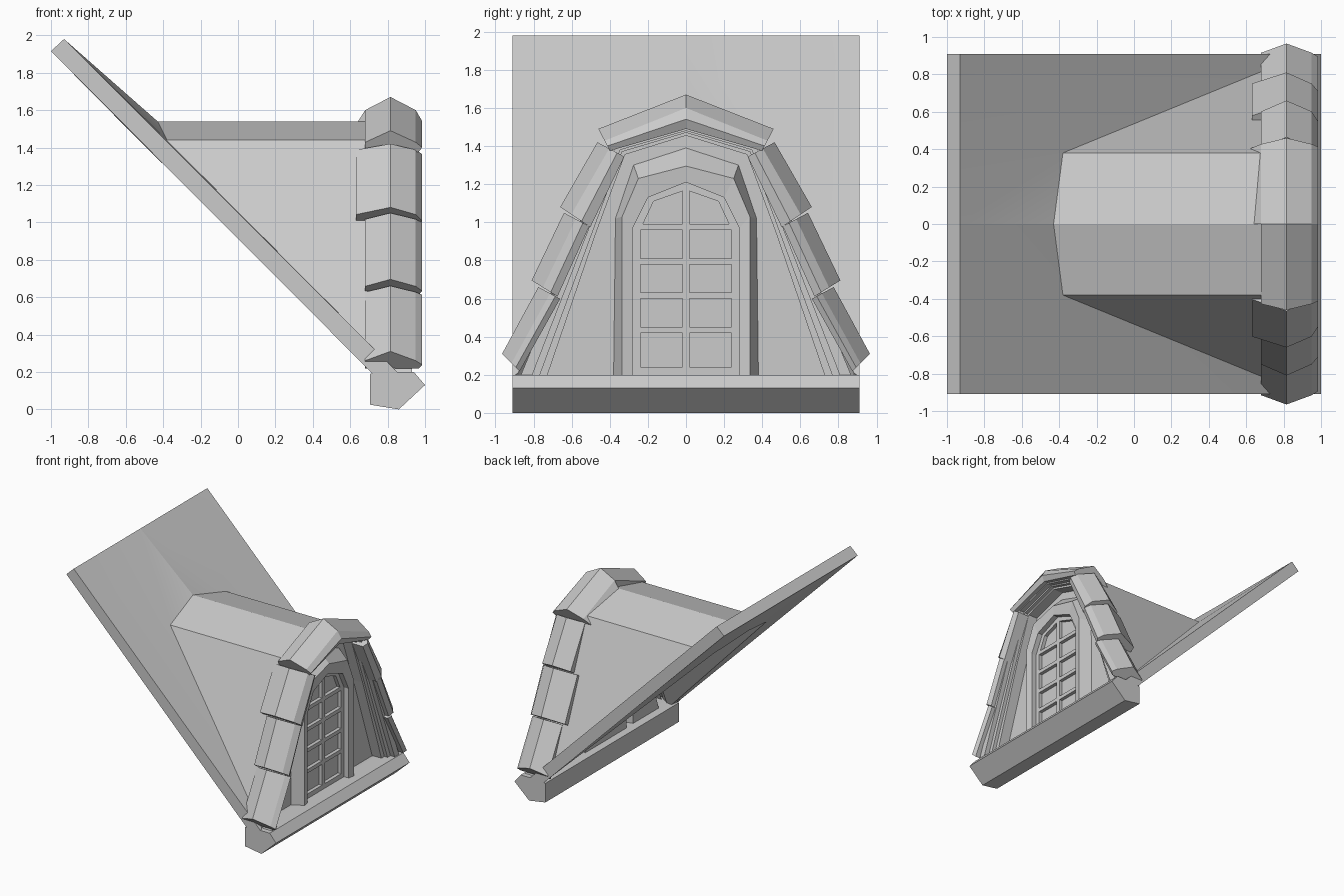
import bpy, bmesh
from math import radians
from mathutils import Vector

cube = bpy.data.objects.get("Cube")
if cube:
    bpy.data.objects.remove(cube)

stone = bpy.data.materials.new("light_grey")
stone.use_nodes = True
GREY = (0.6, 0.6, 0.6, 1)
stone.diffuse_color = GREY
stone.node_tree.nodes["Principled BSDF"].inputs["Base Color"].default_value = GREY


def finish(name, bm, fix_normals=True):
    if fix_normals:
        bmesh.ops.recalc_face_normals(bm, faces=bm.faces)
    mesh = bpy.data.meshes.new(name)
    bm.to_mesh(mesh)
    bm.free()
    mesh.materials.append(stone)
    obj = bpy.data.objects.new(name, mesh)
    bpy.context.collection.objects.link(obj)
    return obj


def loft(name, rings, closed=False, caps=False):
    """Skin successive rings of points."""
    bm = bmesh.new()
    rows = [[bm.verts.new(p) for p in ring] for ring in rings]
    n = len(rows[0])
    for a, b in zip(rows, rows[1:]):
        for i in range(n if closed else n - 1):
            j = (i + 1) % n
            bm.faces.new((a[i], a[j], b[j], b[i]))
    if caps:
        bm.faces.new(rows[0][::-1])
        bm.faces.new(rows[-1])
    return finish(name, bm, closed)


def arch(x, half):
    """Mirror a half outline (foot to apex) into a full arch at depth x."""
    return [(x, y, z) for y, z in half] + [(x, -y, z) for y, z in half[-2::-1]]


def box(name, lo, hi):
    loft(name, [[(x, lo[1], lo[2]), (x, hi[1], lo[2]), (x, hi[1], hi[2]), (x, lo[1], hi[2])]
                for x in (lo[0], hi[0])], True, True)


# Sloping roof slab pierced by a thin-walled hollow dormer: outer and inner skins
outer = {"top": (-0.93, 0.91, 1.98), "middle": (-0.93, 0, 1.98), "base": (0.86, 0.91, 0.19),
         "ridge_back": (-0.43, 0, 1.54), "ridge_front": (0.84, 0, 1.54),
         "eave_back": (-0.38, 0.38, 1.44), "eave_front": (0.84, 0.38, 1.44),
         "foot": (0.84, 0.88, 0.21)}
inner = {"top": (-1, 0.91, 1.915), "middle": (-1, 0, 1.915), "base": (0.78, 0.91, 0.13),
         "ridge_back": (-0.6, 0, 1.51), "ridge_front": (0.84, 0, 1.51),
         "eave_back": (-0.51, 0.365, 1.42), "eave_front": (0.84, 0.365, 1.42),
         "foot": (0.77, 0.86, 0.15)}
faces = [("top", "middle", "eave_back"), ("middle", "ridge_back", "eave_back"),
         ("top", "eave_back", "foot", "base"),
         ("ridge_back", "ridge_front", "eave_front", "eave_back"),
         ("eave_back", "eave_front", "foot")]
rim = [("middle", "top"), ("top", "base"), ("base", "foot"),
       ("foot", "eave_front"), ("eave_front", "ridge_front")]
bm = bmesh.new()
for side in (1, -1):
    def add_face(points):
        bm.faces.new([bm.verts.new((x, side * y, z)) for x, y, z in points])
    for skin in (outer, inner):
        for f in faces:
            add_face([skin[k] for k in f])
    for a, b in rim:
        add_face([outer[a], outer[b], inner[b], inner[a]])
bmesh.ops.remove_doubles(bm, verts=bm.verts, dist=0.0005)
roof = finish("roof_and_dormer", bm)
bpy.ops.object.select_all(action="DESELECT")
roof.select_set(True)
bpy.context.view_layer.objects.active = roof
bpy.ops.object.shade_smooth_by_angle(angle=radians(12))

# Sill beam across the foot of the roof
sill = [(0.705, 0.19), (0.705, 0.025), (0.86, 0), (1.0, 0.13), (0.94, 0.2), (0.80, 0.2)]
loft("sill", [[(x, y, z) for x, z in sill] for y in (-0.91, 0.91)], True, True)

# Stepped moulding under the tiles, ending at the recessed wall
edge = [(0.87, 0.19), (0.56, 0.94), (0.37, 1.39), (0, 1.5)]
step = [(0.81, 0.19), (0.515, 0.95), (0.345, 1.38), (0, 1.48)]
lip = [(0.77, 0.19), (0.49, 0.95), (0.335, 1.37), (0, 1.47)]
reveal = [(0.73, 0.19), (0.47, 0.95), (0.32, 1.355), (0, 1.455)]
frame_out = [(0.38, 0.19), (0.37, 1.02), (0.275, 1.3), (0, 1.39)]
frame_mid = [(0.335, 0.19), (0.335, 1.03), (0.25, 1.23), (0, 1.295)]
frame_in = [(0.28, 0.19), (0.28, 0.97), (0.2, 1.13), (0, 1.21)]
loft("moulding_and_wall", [arch(x, h) for x, h in (
    (0.84, edge), (0.93, edge), (0.93, step), (0.89, step), (0.89, lip),
    (0.86, lip), (0.86, reveal), (0.77, reveal), (0.77, frame_out))])

# Window surround with splayed outer sides
loft("window_frame", [arch(x, h) for x, h in (
    (0.77, frame_out), (0.87, frame_mid), (0.86, frame_in), (0.77, frame_in))])

# Panes, border and glazing bars
pane = arch(0.785, frame_in)
loft("window_panes", [pane, [(0.765, y, z) for x, y, z in pane]], True, True)
border = [(0.24, 0.19), (0.24, 0.96), (0.17, 1.11), (0, 1.17)]
loft("window_border", [arch(0.815, frame_in), arch(0.815, border), arch(0.785, border)])
box("upright_bar", (0.775, -0.018, 0.2), (0.815, 0.018, 1.18))
box("bottom_rail", (0.775, -0.26, 0.19), (0.815, 0.26, 0.24))
for i in range(4):
    z = 0.435 + i * 0.18
    box("cross_bar", (0.775, -0.245, z - 0.016), (0.815, 0.245, z + 0.016))


# Ridged stone tiles stepping down both sides of the gable
def tile(name, side, ends, back, base):
    """Each end has a ridge point, an inward direction and a thickness."""
    rings = []
    for (y, z), inward, thick in ends:
        d = Vector(inward).normalized()
        nose = 0.03 + thick * 0.55
        section = [(0.815, 0), (0.95, 0.07), (0.985, nose), (0.965, thick),
                   (base, thick), (back, 0.07)]
        rings.append([(x, side * (y + d.x * t), z + d.y * t) for x, t in section])
    loft(name, rings, True, True)


UPPER = (-0.88, -0.47)
tiles = [("cap_tile", ((0, 1.67), (0, -1), 0.18), ((0.46, 1.49), (-0.45, -0.85), 0.13)),
         ("upper_tile", ((0.465, 1.42), UPPER, 0.16), ((0.66, 1.08), (-0.83, -0.55), 0.19)),
         ("middle_tile", ((0.64, 1.05), UPPER, 0.15), ((0.81, 0.695), (-0.85, -0.53), 0.16)),
         ("lower_tile", ((0.775, 0.66), UPPER, 0.13), ((0.965, 0.31), (-0.7, -0.7), 0.13))]
backs = {1: (0.68, 0.68, 0.63, 0.68), -1: (0.68, 0.63, 0.68, 0.68)}
cap_base = {1: 0.61, -1: 0.68}
for side in (1, -1):
    for (name, *ends), back in zip(tiles, backs[side]):
        tile(name, side, ends, back, cap_base[side] if name == "cap_tile" else back)
